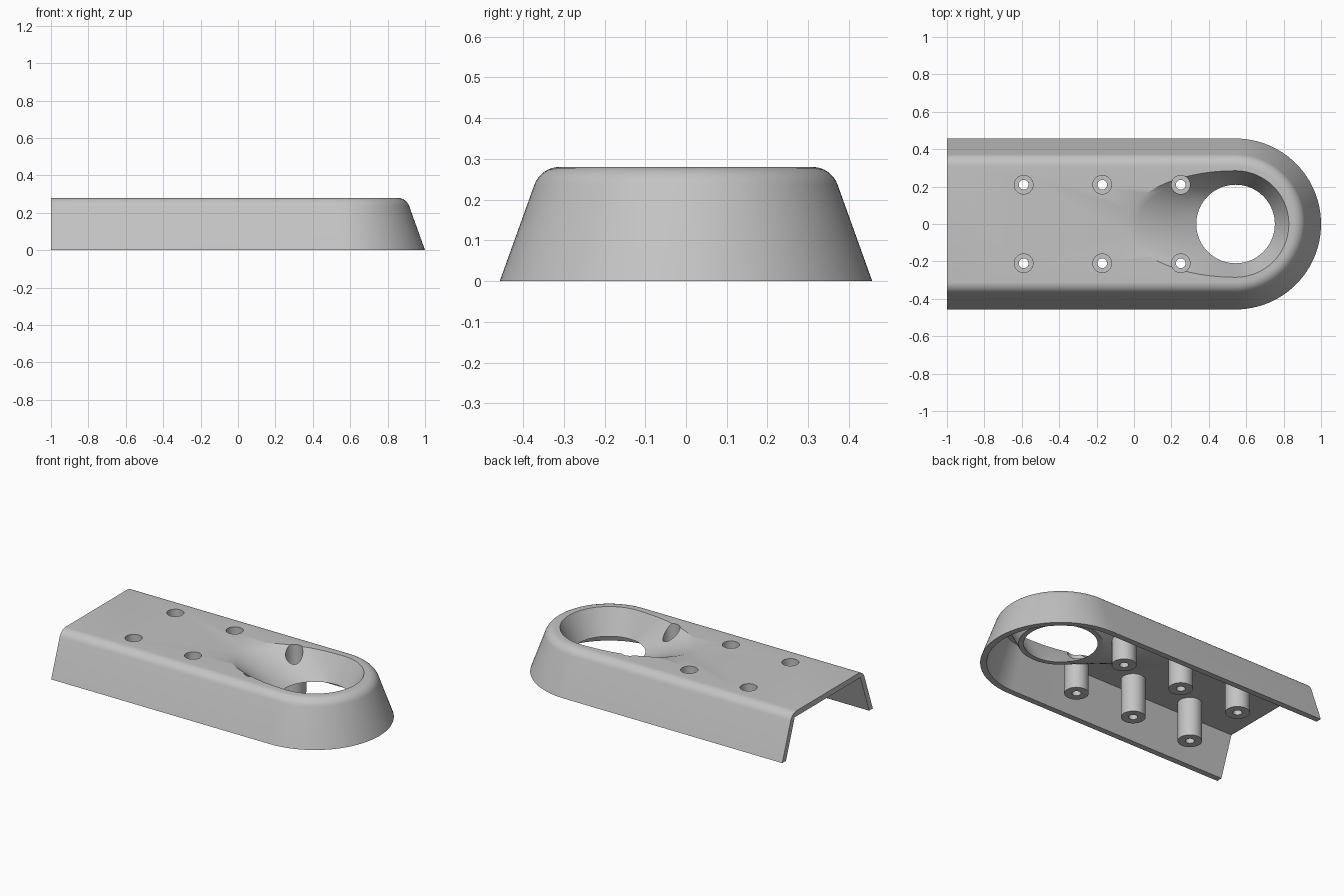
import bpy, bmesh
from math import sin, cos, pi, radians

cube = bpy.data.objects.get("Cube")
if cube:
    bpy.data.objects.remove(cube, do_unlink=True)

CX, TOP, BASE = 0.543, 0.28, 0.457      # round end centre, height, half width
SLOPE, FILLET, WALL = 0.36, 0.066, 0.035
LIP = 0.125                             # height of the bowl's lower lip

grey = bpy.data.materials.new("plain_grey")
grey.use_nodes = True
grey.diffuse_color = (0.55, 0.55, 0.55, 1)
grey.node_tree.nodes["Principled BSDF"].inputs["Base Color"].default_value = grey.diffuse_color


def loft(name, rings):
    """Closed solid through rings of equal point count, bottom to top."""
    bm = bmesh.new()
    loops = [[bm.verts.new(p) for p in ring] for ring in rings]
    n = len(loops[0])
    for low, high in zip(loops, loops[1:]):
        for i in range(n):
            j = (i + 1) % n
            bm.faces.new((low[i], low[j], high[j], high[i]))
    bm.faces.new(loops[0][::-1])
    bm.faces.new(loops[-1])
    bmesh.ops.recalc_face_normals(bm, faces=bm.faces)
    mesh = bpy.data.meshes.new(name)
    bm.to_mesh(mesh)
    bm.free()
    mesh.materials.append(grey)
    ob = bpy.data.objects.new(name, mesh)
    bpy.context.collection.objects.link(ob)
    return ob


def slot(half, z, back):
    """Outline with a straight back end and a round front end."""
    arc = [-pi / 2 + pi * i / 48 for i in range(49)]
    return ([(back, -half, z)]
            + [(CX + half * cos(a), half * sin(a), z) for a in arc]
            + [(back, half, z)])


def teardrop(long, wide, z):
    """Half circle towards +x, half ellipse towards -x."""
    angles = [2 * pi * i / 72 for i in range(72)]
    return [(CX + (wide if cos(a) > 0 else long) * cos(a), wide * sin(a), z)
            for a in angles]


def cylinder(name, x, y, r, z0, z1):
    angles = [2 * pi * i / 32 for i in range(32)]
    return loft(name, [[(x + r * cos(a), y + r * sin(a), z) for a in angles]
                       for z in (z0, z1)])


def combine(body, tool, operation):
    """Apply a boolean and discard the tool."""
    mod = body.modifiers.new("cut", 'BOOLEAN')
    mod.operation, mod.solver, mod.object = operation, 'EXACT', tool
    graph = bpy.context.evaluated_depsgraph_get()
    result = bpy.data.meshes.new_from_object(body.evaluated_get(graph))
    body.modifiers.clear()
    body.data = result
    bpy.data.objects.remove(tool, do_unlink=True)


# Tapered outer body with a rounded top edge
flat_half = BASE - SLOPE * TOP - 0.7 * FILLET
rings = [slot(BASE, 0, -1)]
for i in range(9):
    a = radians(20 + 70 * i / 8)
    rings.append(slot(flat_half + FILLET * cos(a), TOP - FILLET + FILLET * sin(a), -1))
body = loft("cover_shell", rings)

# Hollow underside, open at the back end
inner = BASE - WALL * 1.06
cavity = loft("cavity_cutter", [slot(inner - SLOPE * z, z, -1.2)
                                for z in (-0.1, TOP - WALL)])
combine(body, cavity, 'DIFFERENCE')

# Outer wall of the bowl
steps = [i / 8 for i in range(9)]
bowl_wall = loft("bowl_wall", [teardrop(0.24 + 0.40 * t, 0.24 + 0.07 * t,
                                        LIP + (TOP - 0.015 - LIP) * t) for t in steps])
combine(body, bowl_wall, 'UNION')

# Screw bosses
posts = [(x, y) for x in (-0.59, -0.17, 0.25) for y in (-0.21, 0.21)]
for x, y in posts:
    combine(body, cylinder("screw_boss", x, y, 0.07, 0, TOP - 0.015), 'UNION')

# Bowl recess: sloping floor behind, steep wall in front, open at the bottom
rings = [teardrop(0.21, 0.21, LIP - 0.04)]
rings += [teardrop(0.21 + 0.32 * t + 0.05 * t ** 4, 0.21 + 0.075 * t,
                   LIP + (TOP - LIP) * t) for t in steps]
rings.append(teardrop(0.58, 0.285, TOP + 0.05))
combine(body, loft("bowl_cutter", rings), 'DIFFERENCE')

# Counterbored screw holes
for x, y in posts:
    combine(body, cylinder("head_cutter", x, y, 0.05, 0.1, TOP + 0.1), 'DIFFERENCE')
    combine(body, cylinder("screw_cutter", x, y, 0.026, -0.1, 0.2), 'DIFFERENCE')

# Smooth shading with sharp edges kept
bpy.ops.object.select_all(action='DESELECT')
body.select_set(True)
bpy.context.view_layer.objects.active = body
bpy.ops.object.shade_smooth_by_angle(angle=radians(30))
